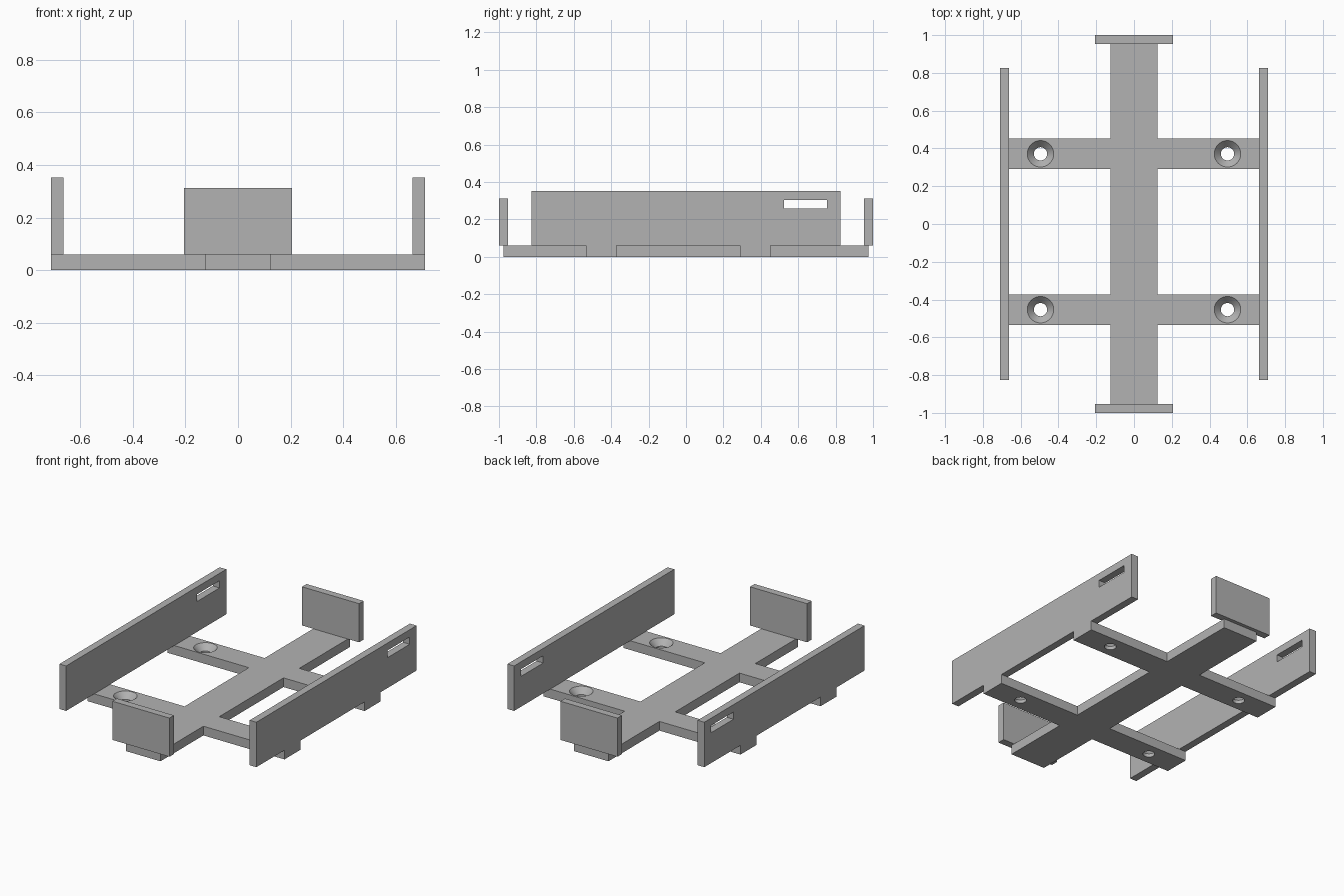
import bpy
import bmesh
from mathutils import Matrix, Vector

if "Cube" in bpy.data.objects:
    bpy.data.objects.remove(bpy.data.objects["Cube"], do_unlink=True)

grey = bpy.data.materials.new("plain grey")
grey.use_nodes = True
colour = (0.45, 0.45, 0.45, 1)
grey.diffuse_color = colour
grey.node_tree.nodes["Principled BSDF"].inputs["Base Color"].default_value = colour

BASE_TOP = 0.06


def make_object(name, bm):
    bmesh.ops.recalc_face_normals(bm, faces=bm.faces)
    mesh = bpy.data.meshes.new(name)
    bm.to_mesh(mesh)
    bm.free()
    obj = bpy.data.objects.new(name, mesh)
    bpy.context.collection.objects.link(obj)
    mesh.materials.append(grey)
    return obj


def box(name, low, high):
    low, high = Vector(low), Vector(high)
    bm = bmesh.new()
    size = Matrix.Diagonal((*(high - low), 1))
    bmesh.ops.create_cube(bm, size=1, matrix=Matrix.Translation((low + high) / 2) @ size)
    return make_object(name, bm)


def prism(name, outline, height):
    bm = bmesh.new()
    face = bm.faces.new([bm.verts.new((x, y, 0)) for x, y in outline])
    result = bmesh.ops.extrude_face_region(bm, geom=[face])
    top = [v for v in result["geom"] if isinstance(v, bmesh.types.BMVert)]
    bmesh.ops.translate(bm, verts=top, vec=(0, 0, height))
    return make_object(name, bm)


def countersink_cutter(x, y):
    # Revolved profile: straight bore opening into a cone at the top
    bm = bmesh.new()
    profile = [(0, -0.1), (0.035, -0.1), (0.035, 0.022), (0.07, BASE_TOP), (0.07, 0.1), (0, 0.1)]
    verts = [bm.verts.new((r, 0, z)) for r, z in profile]
    edges = [bm.edges.new(pair) for pair in zip(verts, verts[1:])]
    bmesh.ops.spin(bm, geom=verts + edges, axis=(0, 0, 1), cent=(0, 0, 0),
                   angle=6.283185307, steps=48)
    bmesh.ops.remove_doubles(bm, verts=bm.verts, dist=0.0001)
    bmesh.ops.translate(bm, verts=bm.verts, vec=(x, y, 0))
    return make_object("screw_cutter", bm)


def cut(obj, cutters):
    # Subtract the cutters, keep the result and discard the helpers
    for cutter in cutters:
        cutter.hide_render = True
        mod = obj.modifiers.new("cut", "BOOLEAN")
        mod.operation = "DIFFERENCE"
        mod.solver = "EXACT"
        mod.object = cutter
    graph = bpy.context.evaluated_depsgraph_get()
    mesh = bpy.data.meshes.new_from_object(obj.evaluated_get(graph))
    obj.modifiers.clear()
    obj.data = mesh
    for cutter in cutters:
        bpy.data.objects.remove(cutter, do_unlink=True)


# Base frame: a long spine crossed by two bars
spine, reach, end = 0.125, 0.71, 0.977
bars = [(-0.535, -0.372), (0.29, 0.453)]
right_side = [(spine, -end)]
for y0, y1 in bars:
    right_side += [(spine, y0), (reach, y0), (reach, y1), (spine, y1)]
right_side.append((spine, end))
left_side = [(-x, y) for x, y in reversed(right_side)]
base = prism("base_frame", right_side + left_side, BASE_TOP)

# Countersunk screw holes
cut(base, [countersink_cutter(x, (y0 + y1) / 2) for x in (-0.495, 0.495) for y0, y1 in bars])
bpy.ops.object.select_all(action="DESELECT")
base.select_set(True)
bpy.context.view_layer.objects.active = base
bpy.ops.object.shade_smooth_by_angle(angle=0.5)

# Long side walls, each with a strap slot towards the back
for side, sign in (("left", 1), ("right", -1)):
    x0, x1 = sorted((sign * 0.662, sign * reach))
    wall = box(side + "_wall", (x0, -0.825, BASE_TOP), (x1, 0.825, 0.353))
    slot = box("slot_cutter", (x0 - 0.1, 0.525, 0.258), (x1 + 0.1, 0.755, 0.305))
    cut(wall, [slot])

# Short end plates
for place, sign in (("front", -1), ("back", 1)):
    y0, y1 = sorted((sign * 0.953, sign * 1.0))
    box(place + "_end_plate", (-0.206, y0, BASE_TOP), (0.206, y1, 0.312))
